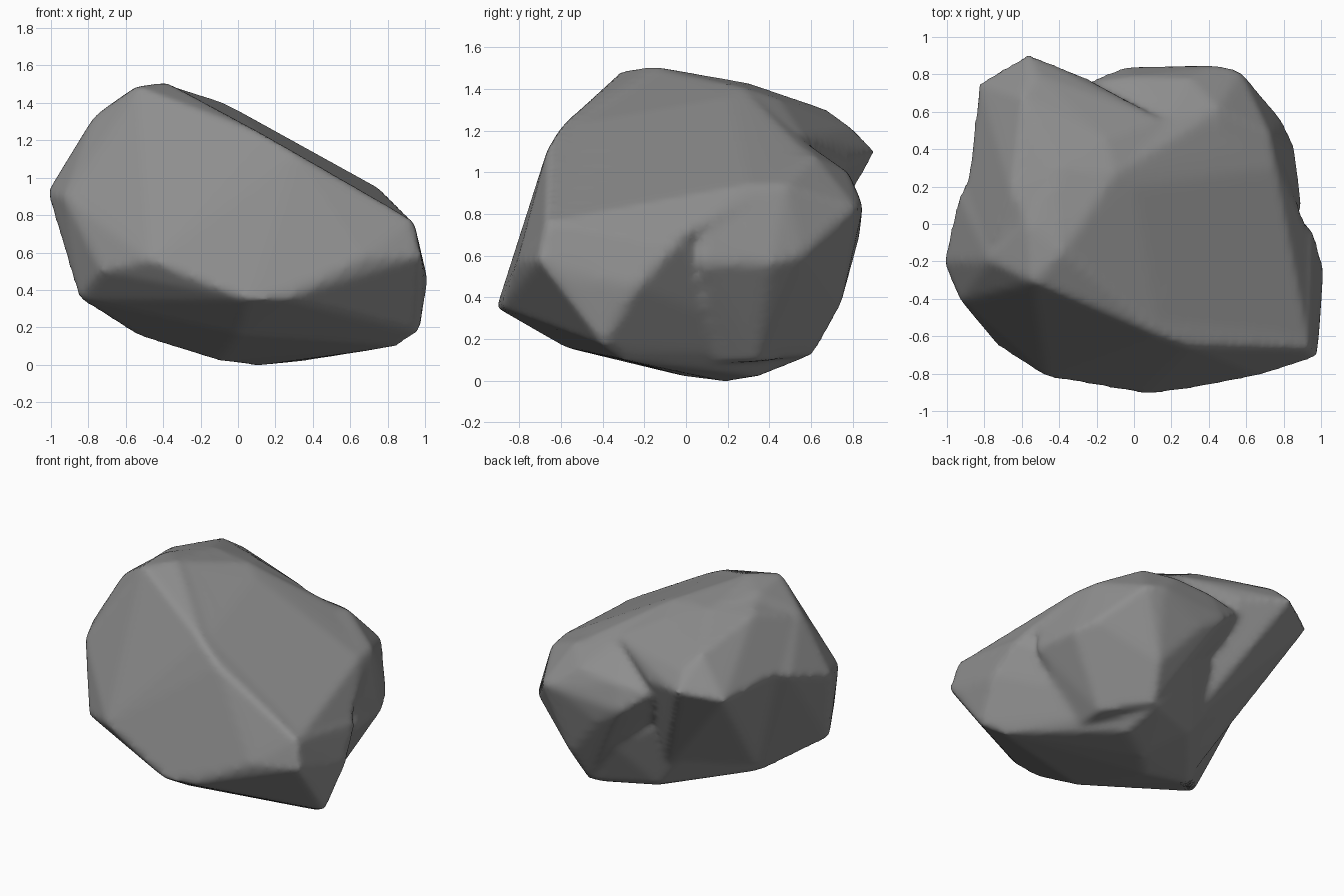
import bpy, bmesh

cube = bpy.data.objects.get("Cube")
if cube:
    bpy.data.objects.remove(cube, do_unlink=True)

stone = bpy.data.materials.new("grey_stone")
stone.use_nodes = True
GREY = (0.27, 0.27, 0.27, 1)
stone.diffuse_color = GREY
stone.node_tree.nodes["Principled BSDF"].inputs["Base Color"].default_value = GREY


def add_hull(bm, points):
    """Add one convex chunk of stone around the given corners."""
    chunk = bmesh.new()
    for p in points:
        chunk.verts.new(p)
    hull = bmesh.ops.convex_hull(chunk, input=chunk.verts)
    loose = [v for v in hull["geom_interior"] if isinstance(v, bmesh.types.BMVert)]
    bmesh.ops.delete(chunk, geom=loose, context="VERTS")
    part = bpy.data.meshes.new("chunk")
    chunk.to_mesh(part)
    chunk.free()
    bm.from_mesh(part)
    bpy.data.meshes.remove(part)


# Main mass: sloping top, front wall, left flank, right nose, underside
top = [(-.54, -.31, 1.49), (-.38, -.15, 1.51), (-.57, 0, 1.47), (-.4, .3, 1.43),
       (-.25, -.36, 1.4), (.14, -.6, 1.23), (.3, -.66, 1.13), (.94, -.67, .77)]
front = [(.67, -.81, .57), (.05, -.91, .35), (.25, -.89, .35), (-.47, -.82, .56),
         (-.73, -.65, .5), (.98, -.71, .58), (.99, -.58, .47)]
left = [(-.93, -.41, .9), (-1.02, -.2, .92), (-.85, -.41, .35), (-.94, .15, 1.03),
        (-.82, .37, 1.1), (-.77, -.2, 1.33)]
right = [(1.015, -.23, .45), (.96, -.04, .66), (.97, -.4, .17), (.86, -.3, .1)]
under = [(-.55, -.1, .16), (-.1, 0, .02), (.1, .2, -.005), (.35, .35, .02), (0, -.58, .16),
         (.3, .6, .12), (-.1, .45, .14), (.1, .68, .45), (-.3, .55, .7)]

# Slab that carries the sloping top on to the back
slab = [(-.38, -.15, 1.5), (-.4, .3, 1.43), (-.1, .27, 1.41), (0, .2, 1.36),
        (.15, .55, 1.18), (.4, .3, 1.13), (.45, .6, 1.07), (.76, .3, .94),
        (.73, .46, .94), (.94, -.04, .68), (.94, -.67, .76), (.14, -.6, 1.22),
        (-.1, .6, 1.12), (.5, .3, .5), (0, 0, .5)]

# Back shoulder, narrowing towards its foot
shoulder = [(.46, .85, .84), (.57, .82, .83), (.79, .56, .6), (.86, .41, .56),
            (.9, .08, .56), (.87, .08, .75), (.76, .3, .94), (.73, .48, .94),
            (.45, .62, 1.08), (.3, .78, 1), (.4, .3, 1.12), (.15, .55, 1.16),
            (0, .79, .98), (-.06, .84, .8), (-.25, .76, .95), (-.2, .7, .8),
            (.12, .83, .68), (.4, .74, .35), (.57, .14, .08), (.58, .34, .09),
            (.34, .61, .12), (.1, .2, .1)]

# Overhanging knob at the back, with a flat top and a long sloping underside
knob = [(-.57, .91, 1.1), (-.83, .76, 1.05), (-.6, .68, 1.3), (-.83, .4, 1.12),
        (-.25, .78, 1.05), (-.52, .8, 1.21), (-.4, .3, 1.43), (.15, .56, 1.18),
        (-.1, .27, 1.41), (-.15, .45, 1.35), (-.55, 0, 1.46), (-.66, .18, 1.41),
        (-.9, .15, 1.07), (-.76, -.1, 1.32), (-.6, .6, .84), (-.25, .68, .85),
        (-.55, 0, .25), (-.1, .4, .2)]

bm = bmesh.new()
for corners in (top + front + left + right + under, slab, shoulder, knob):
    add_hull(bm, corners)
mesh = bpy.data.meshes.new("boulder")
bm.to_mesh(mesh)
bm.free()
boulder = bpy.data.objects.new("boulder", mesh)
bpy.context.collection.objects.link(boulder)
bpy.context.view_layer.objects.active = boulder
boulder.select_set(True)

# Fuse the chunks and wear down the edges
fuse = boulder.modifiers.new("fuse", "REMESH")
fuse.mode = "VOXEL"
fuse.voxel_size = 0.025
wear = boulder.modifiers.new("wear", "SMOOTH")
wear.factor = 0.5
wear.iterations = 6
for name in ("fuse", "wear"):
    bpy.ops.object.modifier_apply(modifier=name)

boulder.data.materials.clear()
boulder.data.materials.append(stone)
for poly in boulder.data.polygons:
    poly.material_index = 0
bpy.ops.object.shade_smooth()
